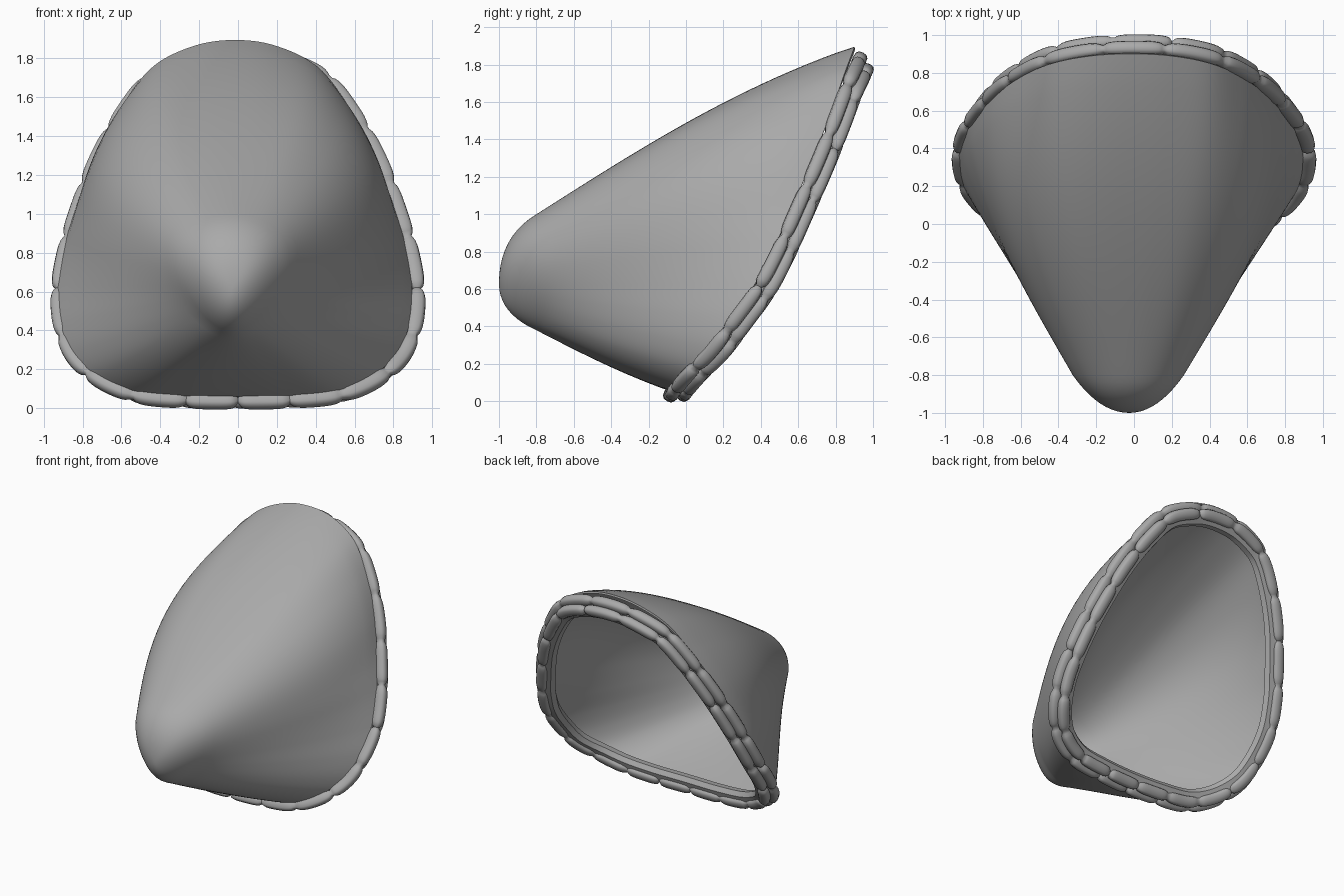
import bpy, math
from mathutils import Vector

if "Cube" in bpy.data.objects:
    bpy.data.objects.remove(bpy.data.objects["Cube"], do_unlink=True)

grey = bpy.data.materials.new("neutral grey")
grey.use_nodes = True
colour = (0.40, 0.40, 0.40, 1)
grey.diffuse_color = colour
grey.node_tree.nodes["Principled BSDF"].inputs["Base Color"].default_value = colour

N = 336        # samples round the rim
BEADS = 21     # beads in each row


def make_object(name, verts, faces, angle=40, thickness=0):
    mesh = bpy.data.meshes.new(name)
    mesh.from_pydata(verts, [], faces)
    mesh.materials.append(grey)
    ob = bpy.data.objects.new(name, mesh)
    bpy.context.collection.objects.link(ob)
    bpy.ops.object.select_all(action='DESELECT')
    ob.select_set(True)
    bpy.context.view_layer.objects.active = ob
    bpy.ops.object.mode_set(mode='EDIT')
    bpy.ops.mesh.select_all(action='SELECT')
    bpy.ops.mesh.normals_make_consistent(inside=False)
    bpy.ops.object.mode_set(mode='OBJECT')
    if thickness:
        # the last face is at the nose and must look forward
        if mesh.polygons[-1].normal.y > 0:
            mesh.flip_normals()
        solid = ob.modifiers.new("thickness", 'SOLIDIFY')
        solid.thickness = thickness
        solid.offset = -1
        bpy.ops.object.modifier_apply(modifier=solid.name)
    bpy.ops.object.shade_smooth_by_angle(angle=math.radians(angle))


def spline(a, b, c, d, t):
    return 0.5 * (2*b + (c-a)*t + (2*a-5*b+4*c-d)*t*t + (3*b-a-3*c+d)*t**3)


def closed_curve(points, count):
    """Smooth closed curve resampled at even spacing."""
    k = len(points)
    fine = [spline(points[i-1], points[i], points[(i+1) % k], points[(i+2) % k], j/40)
            for i in range(k) for j in range(40)]
    fine.append(fine[0])
    dist = [0]
    for p, q in zip(fine, fine[1:]):
        dist.append(dist[-1] + (q-p).length)
    out, j = [], 0
    for i in range(count):
        d = dist[-1] * i / count
        while dist[j+1] < d:
            j += 1
        out.append(fine[j].lerp(fine[j+1], (d-dist[j]) / (dist[j+1]-dist[j])))
    return out


def bridge(rows, cols, wrap_rows=False):
    """Quads over a grid whose columns always wrap."""
    return [(r*cols+c, r*cols+(c+1) % cols, (r+1) % rows*cols+(c+1) % cols, (r+1) % rows*cols+c)
            for r in range(rows if wrap_rows else rows-1) for c in range(cols)]


# Rim outline, half of it, bottom to top
half = [Vector(p) for p in [
    (0, -.10, .06), (.28, -.09, .065), (.52, -.07, .09), (.71, .0, .17), (.84, .12, .29),
    (.9, .24, .45), (.91, .37, .63), (.88, .47, .82), (.83, .55, 1.0), (.72, .68, 1.3),
    (.58, .78, 1.56), (.42, .85, 1.76), (.21, .89, 1.865), (0, .9, 1.895)]]
rim = closed_curve(half + [Vector((-p.x, p.y, p.z)) for p in half[-2:0:-1]], N)

# Shell: rim lofted to a narrow egg-shaped ring, then a rounded nose
tip = Vector((-.025, -1, .63))
rows = []
LOFT, CAP = 20, 10
for s in range(LOFT + CAP):
    for i in range(N):
        a = 2*math.pi*i/N
        sx, cz = math.sin(a), -math.cos(a)
        egg = sx * (.88 + .22*cz)
        ring = Vector((-.03 + .325*egg, -.8, .69 + .31*cz))
        if s < LOFT:
            t = s / LOFT
            p = rim[i].lerp(ring, t)
            # fuller over the top and upper shoulders
            top = (1 + cz) / 2
            swell = math.sin(math.pi*t**.85) * (.015 + .055*top**2 + .3*sx*sx*top**3)
            p += Vector((sx, 0, cz)) * swell - Vector((.015*(1-t), 0, 0))
        else:
            t = (s - LOFT) / CAP
            corner = Vector((-.03 + .17*egg, -1, .675 + .205*cz))
            p = ring.lerp(corner, t).lerp(corner.lerp(tip, t), t)
        rows.append(p)
faces = bridge(LOFT + CAP, N)
last = (LOFT + CAP - 1) * N
faces += [(last + i, last + (i+1) % N, len(rows)) for i in range(N)]
make_object("shell", rows + [tip], faces, 40, .014)

# Frame directions along the rim: back (away from the nose) and outward
back = Vector((0, .88, -.48)).normalized()
tangent = [(rim[(i+1) % N] - rim[i-1]).normalized() for i in range(N)]
outward = [t.cross(back).normalized() for t in tangent]
middle = Vector((0, .45, .9))
outward = [o if o.dot(p - middle) > 0 else -o for o, p in zip(outward, rim)]


def path(out, behind):
    """Line along the rim; it sits further in and back towards the top."""
    line = []
    for p, o in zip(rim, outward):
        rise = max(0, o.z)**2
        line.append(p + o * (out - .075*rise) + back * (behind + .04*rise))
    return line


# Two rows of flattened beads round the rim, shorter along the bottom
def bead_row(name, out, behind, wide, deep, phase):
    verts, sides = [], 12
    line = path(out, behind)
    for i in range(N):
        f = i / N
        u = 2 * ((f*BEADS + .45*math.sin(2*math.pi*f) + phase) % 1) - 1
        r = .3 + .7 * math.sqrt(max(0, 1 - abs(u)**5))
        for k in range(sides):
            a = 2*math.pi*k/sides
            c, d = [math.copysign(abs(v)**.75, v) for v in (math.cos(a), math.sin(a))]
            verts.append(line[i] + outward[i]*(wide*r*c) + back*(deep*r*d))
    make_object(name, verts, bridge(N, sides, True), 60)


bead_row("outer_bead_row", .01, .026, .044, .038, 0)
bead_row("inner_bead_row", -.025, .087, .042, .036, .15)

# Flat lip lining the opening
verts = []
section = [(-.015, .008), (-.03, .1), (-.095, .09), (-.115, .055), (-.08, .008)]
for out, behind in section:
    verts += path(out, behind)
make_object("inner_lip", verts, bridge(len(section), N, True), 40)
